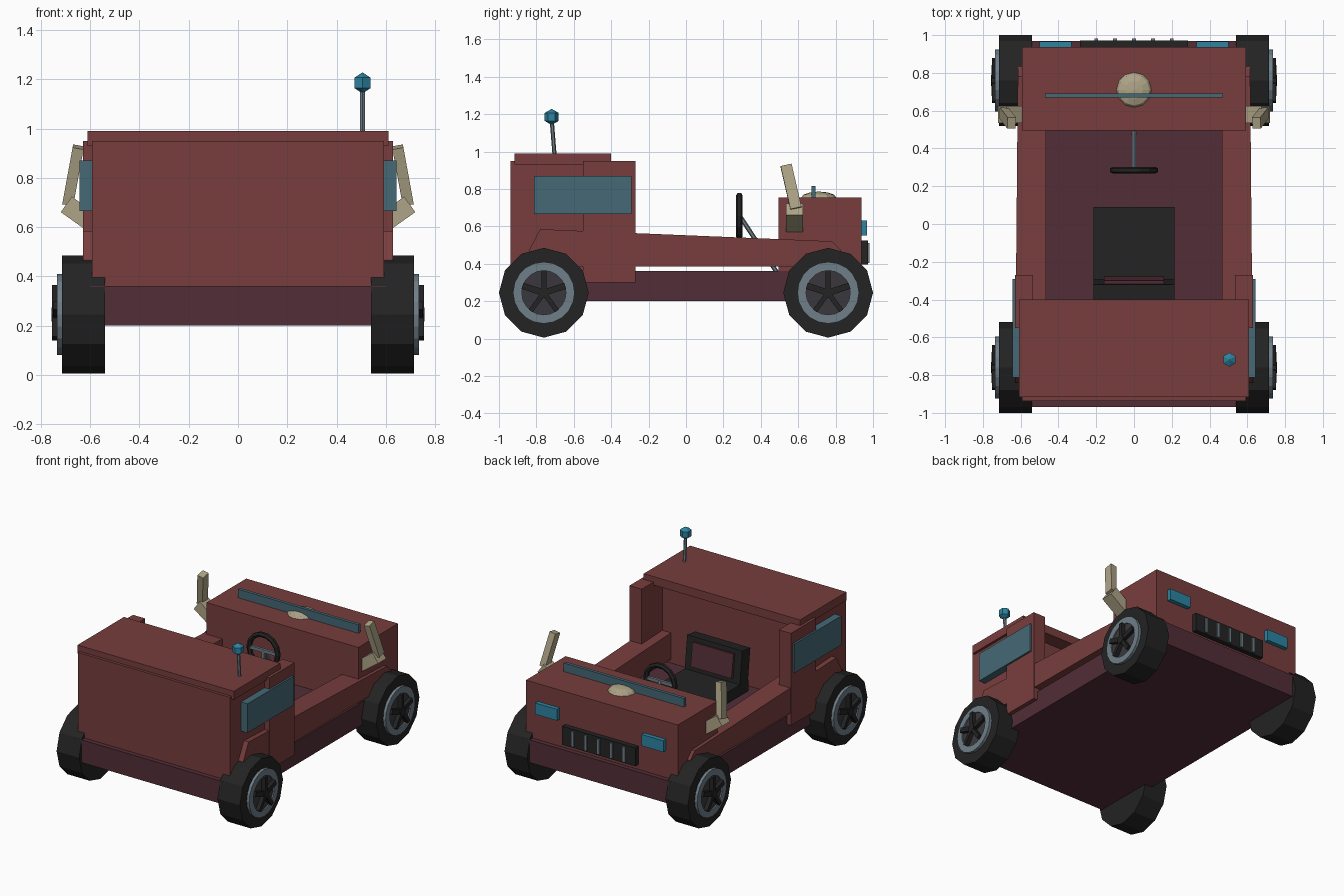
import bpy, bmesh, math
from mathutils import Vector, Matrix

if "Cube" in bpy.data.objects:
    bpy.data.objects.remove(bpy.data.objects["Cube"])


def mat(name, r, g, b):
    m = bpy.data.materials.new(name)
    m.diffuse_color = (r, g, b, 1)
    m.use_nodes = True
    m.node_tree.nodes["Principled BSDF"].inputs["Base Color"].default_value = m.diffuse_color
    return m


RED = mat("body red", .188, .048, .047)
MAROON = mat("chassis maroon", .084, .027, .038)
BLACK = mat("rubber black", .017, .017, .017)
STEEL = mat("steel grey", .16, .21, .25)
HUB = mat("hub dark grey", .042, .039, .048)
GLASS = mat("window glass", .058, .14, .18)
LAMP = mat("lamp blue", .026, .23, .36)
BEIGE = mat("beige", .42, .37, .24)


def finish(name, bm, m):
    bmesh.ops.recalc_face_normals(bm, faces=bm.faces)
    me = bpy.data.meshes.new(name)
    bm.to_mesh(me)
    bm.free()
    me.materials.append(m)
    ob = bpy.data.objects.new(name, me)
    bpy.context.collection.objects.link(ob)
    return ob


def box(name, x, y, z, m):
    """Box from (min, max) pairs."""
    bm = bmesh.new()
    bmesh.ops.create_cube(bm, size=1)
    for v in bm.verts:
        v.co = [(a + b) / 2 + c * (b - a) for (a, b), c in zip((x, y, z), v.co)]
    return finish(name, bm, m)


def beam(name, a, b, w, d, m, sides=4):
    """Box (4 sides) or rod between two points; w runs along x, d along y."""
    a, b = Vector(a), Vector(b)
    ax = (b - a).normalized()
    yv = Vector((0, 1, 0)) if abs(ax.y) < .9 else Vector((0, 0, 1))
    xv = yv.cross(ax).normalized()
    yv = ax.cross(xv)
    bm = bmesh.new()
    rings = []
    for p in (a, b):
        ring = []
        for i in range(sides):
            t = math.tau * (i + .5) / sides
            k = math.sqrt(2) if sides == 4 else 1
            ring.append(bm.verts.new(p + xv * math.cos(t) * w / 2 * k + yv * math.sin(t) * d / 2 * k))
        rings.append(ring)
        bm.faces.new(ring)
    for i in range(sides):
        j = (i + 1) % sides
        bm.faces.new((rings[0][i], rings[0][j], rings[1][j], rings[1][i]))
    return finish(name, bm, m)


def lathe_x(name, profile, c, n, m, closed=False):
    """Spin an (x, radius) profile around the x axis through c."""
    bm = bmesh.new()
    rings = [[bm.verts.new((x, c[0] + r * math.cos(math.tau * i / n), c[1] + r * math.sin(math.tau * i / n)))
              for i in range(n)] for x, r in profile]
    pairs = list(zip(rings, rings[1:]))
    if closed:
        pairs.append((rings[-1], rings[0]))
    else:
        bm.faces.new(rings[0])
        bm.faces.new(rings[-1])
    for a, b in pairs:
        for i in range(n):
            bm.faces.new((a[i], a[(i + 1) % n], b[(i + 1) % n], b[i]))
    return finish(name, bm, m)


# Chassis and main body blocks
box("chassis", (-.6, .6), (-.97, .97), (.2, .36), MAROON)
box("front_block", (-.592, .592), (.495, .937), (.355, .755), RED)
box("rear_block", (-.592, .592), (-.937, -.5), (.355, .95), RED)
box("roof", (-.61, .61), (-.917, -.4), (.93, .99), RED)

# Headlamps, grille and windscreen
box("grille", (-.285, .285), (.93, .972), (.395, .525), BLACK)
for i in range(5):
    x = -.2 + .1 * i
    box(f"grille_bar_{i}", (x - .01, x + .01), (.96, .982), (.405, .512), STEEL)
box("windscreen", (-.47, .47), (.67, .692), (.75, .815), GLASS)

# Domed badge on the bonnet
bm = bmesh.new()
bmesh.ops.create_uvsphere(bm, u_segments=12, v_segments=6, radius=1)
bmesh.ops.transform(bm, matrix=Matrix.Translation((0, .71, .752)) @ Matrix.Diagonal((.095, .095, .034, 1)), verts=bm.verts)
finish("bonnet_dome", bm, BEIGE)

# Antenna
beam("antenna_rod", (.505, -.702, .97), (.505, -.718, 1.17), .022, .022, STEEL, 6)
bm = bmesh.new()
bmesh.ops.create_uvsphere(bm, u_segments=6, v_segments=3, radius=.043)
bmesh.ops.translate(bm, vec=(.505, -.718, 1.185), verts=bm.verts)
finish("antenna_ball", bm, LAMP)

# Seat
box("seat_cushion", (-.215, .215), (-.39, .09), (.387, .468), BLACK)
beam("seat_back", (0, -.335, .44), (0, -.365, .69), .43, .09, BLACK)
beam("seat_pad", (0, -.288, .50), (0, -.31, .665), .32, .02, MAROON)

# Steering wheel
n = 8
rim = [(.285 + .018 * math.cos(math.tau * i / 6), .112 + .018 * math.sin(math.tau * i / 6)) for i in range(6)]
wheel = lathe_x("steering_rim", rim, (0, 0), 14, BLACK, closed=True)
for v in wheel.data.vertices:
    v.co = (v.co.y, v.co.x, v.co.z + .655)
wheel.data.flip_normals()
beam("steering_spoke", (-.105, .285, .655), (.105, .285, .655), .022, .018, STEEL)
beam("steering_spoke_low", (0, .285, .655), (0, .285, .55), .022, .018, STEEL)
beam("steering_column", (0, .285, .66), (0, .485, .355), .024, .024, STEEL, 6)

for s, side in ((1, "right"), (-1, "left")):
    def mx(a, b):
        return tuple(sorted((s * a, s * b)))

    # Side rail with fender ends, slightly narrower toward +y
    bm = bmesh.new()
    prof = [(-.84, .385), (-.84, .47), (-.78, .585), (-.55, .575), (.78, .52), (.83, .47), (.83, .385)]
    outer, inner = [], []
    for y, z in prof:
        outer.append(bm.verts.new((s * (.622 - .009 * y), y, z)))
        inner.append(bm.verts.new((s * .467, y, z)))
    bm.faces.new(outer)
    bm.faces.new(inner)
    for i in range(len(prof)):
        j = (i + 1) % len(prof)
        bm.faces.new((outer[i], outer[j], inner[j], inner[i]))
    finish(f"side_rail_{side}", bm, RED)

    # Cab pillar, side window, headlamp
    box(f"cab_pillar_{side}", mx(.535, .63), (-.55, -.27), (.3, .95), RED)
    box(f"side_window_{side}", mx(.585, .643), (-.812, -.292), (.665, .87), GLASS)
    box(f"headlamp_{side}", mx(.33, .5), (.93, .967), (.55, .63), LAMP)

    # Raised two-piece side arm
    beam(f"arm_lower_{side}", (s * .57, .58, .602), (s * .697, .58, .692), .077, .09, BEIGE)
    beam(f"arm_upper_{side}", (s * .69, .588, .695), (s * .648, .535, .925), .045, .06, BEIGE)

    # Wheels: tyre, ring, hub disc and five spokes
    for y, end in ((-.76, "front"), (.76, "rear")):
        c = (y, .245)
        tag = f"{end}_{side}"
        lathe_x(f"tyre_{tag}", [(s * .54, .24), (s * .715, .24)], c, 12, BLACK)
        lathe_x(f"wheel_ring_{tag}", [(s * .70, .165), (s * .735, .165), (s * .735, .118), (s * .70, .118)],
                c, 20, STEEL, closed=True)
        lathe_x(f"wheel_hub_{tag}", [(s * .70, .122), (s * .726, .122)], c, 20, HUB)
        lathe_x(f"hub_cap_{tag}", [(s * .71, .03), (s * .757, .03)], c, 10, BLACK)
        for k in range(5):
            t = math.pi / 2 + math.tau * k / 5
            d = Vector((0, math.cos(t), math.sin(t)))
            o = Vector((s * .738, c[0], c[1]))
            beam(f"wheel_spoke_{tag}_{k}", o, o + d * .12, .026 if k in (1, 4) else .034,
                 .034 if k in (1, 4) else .026, BLACK)
